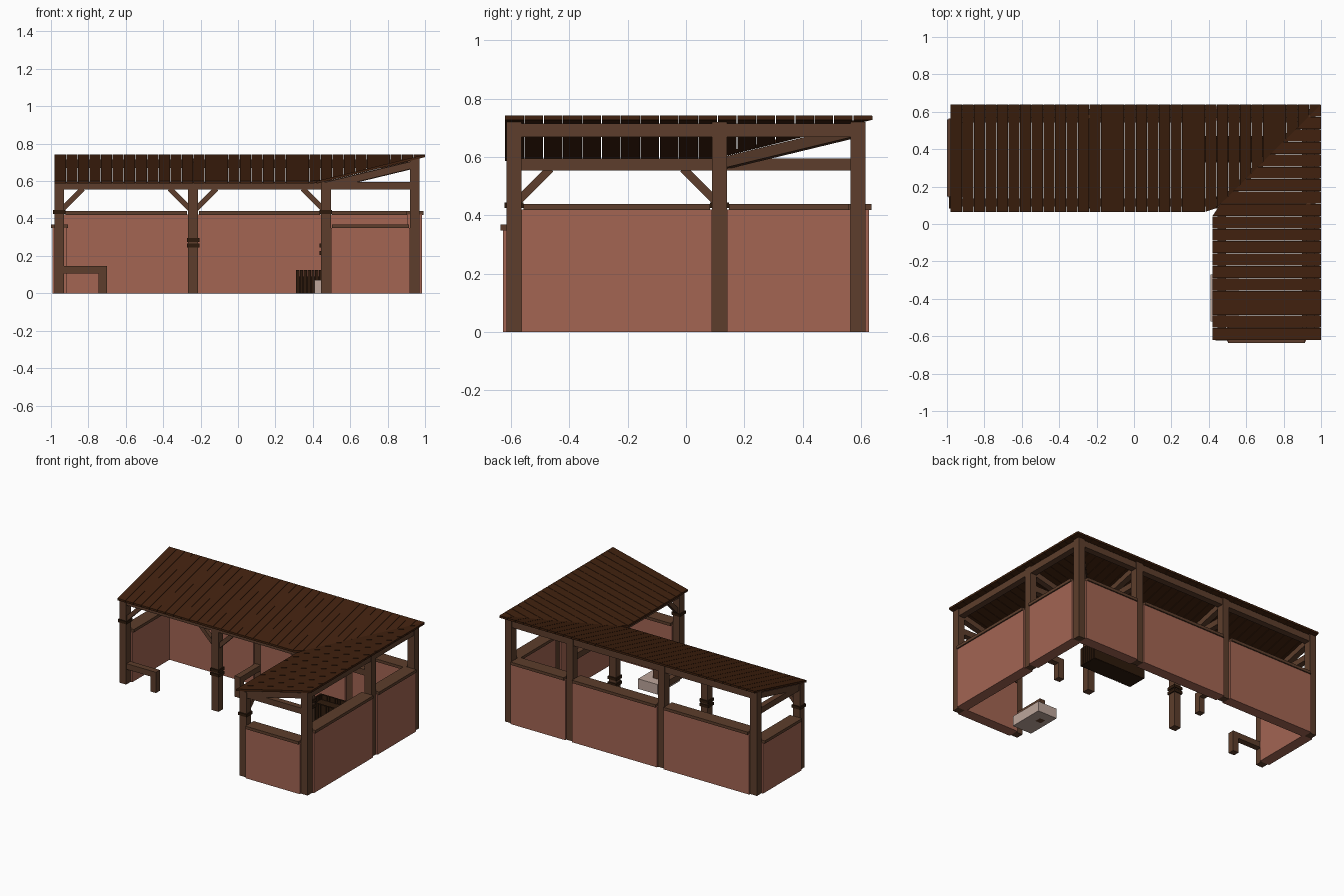
import bpy, bmesh
from mathutils import Vector

cube = bpy.data.objects.get("Cube")
if cube:
    bpy.data.objects.remove(cube, do_unlink=True)


def material(name, rgb):
    m = bpy.data.materials.new(name)
    m.use_nodes = True
    m.diffuse_color = (*rgb, 1)
    m.node_tree.nodes["Principled BSDF"].inputs["Base Color"].default_value = (*rgb, 1)
    return m


WALL = material("terracotta wall", (0.366, 0.13, 0.086))
WOOD = material("brown timber", (0.109, 0.048, 0.025))
ROOF = material("dark roof boards", (0.051, 0.015, 0.0044))
DARK = material("blackened wood", (0.027, 0.0103, 0.0037))
STONE = material("pale stone", (0.51, 0.38, 0.33))


def finish(name, bm, mat):
    bmesh.ops.recalc_face_normals(bm, faces=bm.faces)
    mesh = bpy.data.meshes.new(name)
    bm.to_mesh(mesh)
    bm.free()
    mesh.materials.append(mat)
    ob = bpy.data.objects.new(name, mesh)
    bpy.context.collection.objects.link(ob)
    return ob


def add_hull(bm, bottom, top):
    """Solid between two matching rings of points."""
    a = [bm.verts.new(p) for p in bottom]
    b = [bm.verts.new(p) for p in top]
    n = len(a)
    bm.faces.new(a)
    bm.faces.new(b)
    for i in range(n):
        j = (i + 1) % n
        bm.faces.new((a[i], a[j], b[j], b[i]))


def add_box(bm, x0, x1, y0, y1, z0, z1):
    ring = [(x0, y0), (x1, y0), (x1, y1), (x0, y1)]
    add_hull(bm, [(*p, z0) for p in ring], [(*p, z1) for p in ring])


def box(name, mat, *bounds):
    bm = bmesh.new()
    add_box(bm, *bounds)
    return finish(name, bm, mat)


def beam(name, start, end, w, h, mat=WOOD):
    """Rectangular timber between two points, w across and h in its upright plane."""
    s, e = Vector(start), Vector(end)
    d = (e - s).normalized()
    side = d.cross(Vector((0, 0, 1))).normalized() * w / 2
    up = side.cross(d).normalized() * h / 2
    bm = bmesh.new()
    rings = [[p + side + up, p - side + up, p - side - up, p + side - up] for p in (s, e)]
    add_hull(bm, *rings)
    return finish(name, bm, mat)


# Grid lines of the frame
XS = [-0.955, -0.24, 0.47, 0.945]
YS = [-0.59, 0.115, 0.59]
LEFT_X, MID_X, IN_X, OUT_X = XS
FRONT_Y, IN_Y, BACK_Y = YS
P = 0.026       # half post width
TIE = 0.575     # height of the low tie beams


def post(name, x, y, top):
    box(name, WOOD, x - P, x + P, y - P, y + P, 0, top)


# Tall outer posts and short inner posts
outer = [(x, BACK_Y) for x in XS] + [(OUT_X, FRONT_Y), (OUT_X, IN_Y)]
inner = [(LEFT_X, IN_Y), (MID_X, IN_Y), (IN_X, IN_Y), (IN_X, FRONT_Y)]
for p in outer:
    post("tall_post", *p, 0.72)
for p in inner:
    post("short_post", *p, 0.59)

# Dark bands round the inner posts
bands = [[0.435], [0.255, 0.285], [0.215, 0.255], [0.435]]
for (x, y), heights in zip(inner, bands):
    for z in heights:
        r = P + 0.007
        box("post_band", DARK, x - r, x + r, y - r, y + r, z - 0.01, z + 0.01)


# Wall panels with cap rails, filling the bays between posts
def panel(start, end, height):
    (x0, y0), (x1, y1) = start, end
    d = Vector((x1 - x0, y1 - y0, 0)).normalized()
    a, b = Vector((x0, y0, 0)), Vector((x1, y1, 0))
    mid = Vector((0, 0, height / 2))
    cap = Vector((0, 0, height + 0.009))
    beam("wall_panel", a + d * P + mid, b - d * P + mid, 0.075, height, WALL)
    beam("wall_cap_rail", a + d * 0.032 + cap, b - d * 0.032 + cap, 0.092, 0.02)


for x0, x1 in zip(XS, XS[1:]):
    panel((x0, BACK_Y), (x1, BACK_Y), 0.42)
for y0, y1 in zip(YS, YS[1:]):
    panel((OUT_X, y0), (OUT_X, y1), 0.42)
panel((LEFT_X, IN_Y), (LEFT_X, BACK_Y), 0.35)
panel((IN_X, FRONT_Y), (OUT_X, FRONT_Y), 0.35)

# High plates over the outer posts, low plates over the inner posts
beam("back_plate", (LEFT_X - P, BACK_Y, 0.692), (OUT_X + P, BACK_Y, 0.692), 0.045, 0.045)
beam("side_plate", (OUT_X, FRONT_Y - P, 0.692), (OUT_X, BACK_Y + P, 0.692), 0.045, 0.045)
beam("inner_back_plate", (LEFT_X - P, IN_Y, TIE), (IN_X + P, IN_Y, TIE), 0.045, 0.042)
beam("inner_side_plate", (IN_X, FRONT_Y - P, TIE), (IN_X, IN_Y + P, TIE), 0.045, 0.042)

# Cross ties and sloping rafters on every frame
bents = [((x, IN_Y), (x, BACK_Y)) for x in XS[:3]]
bents += [((IN_X, y), (OUT_X, y)) for y in YS[:2]]
bents_with_hip = bents + [((IN_X, IN_Y), (OUT_X, BACK_Y))]
for low, high in bents:
    beam("cross_tie", (*low, TIE), (*high, TIE), 0.04, 0.042)
for low, high in bents_with_hip:
    beam("rafter", (*low, 0.575), (*high, 0.69), 0.04, 0.038)


# Diagonal knee braces under the low plates
def brace(x, y, dx, dy):
    beam("knee_brace", (x + dx * 0.015, y + dy * 0.015, 0.45),
         (x + dx * 0.125, y + dy * 0.125, 0.56), 0.03, 0.028)


for x, y, dx, dy in [(LEFT_X, IN_Y, 1, 0), (MID_X, IN_Y, -1, 0), (MID_X, IN_Y, 1, 0),
                     (IN_X, IN_Y, -1, 0), (IN_X, IN_Y, 0, -1), (IN_X, FRONT_Y, 0, 1)]:
    brace(x, y, dx, dy)


# Short hitching rails fixed to posts
def hitch(x, y, dx, dy):
    ex, ey = x + dx * 0.232, y + dy * 0.232
    h = 0.022
    box("hitch_post", WOOD, ex - h, ex + h, ey - h, ey + h, 0, 0.145)
    beam("hitch_rail", (x, y, 0.125), (ex, ey, 0.125), 0.043, 0.04)


for args in [(LEFT_X, IN_Y, 1, 0), (MID_X, BACK_Y, 0, -1),
             (OUT_X, IN_Y, -1, 0), (IN_X, FRONT_Y, 0, 1)]:
    hitch(*args)

# Roof boards: two lean-to slopes meeting at a mitred valley
X0, X1, Y0, Y1 = 0.42, 1.0, 0.065, 0.64
Z_LOW, Z_HIGH, THICK, GAP = 0.6, 0.742, 0.014, 0.0025


def roof(name, start, end, count, origin, span, place):
    """Boards run up the slope v (0 to 1) and are laid side by side along u."""
    bm = bmesh.new()
    step = (end - start) / count
    for i in range(count):
        u0, u1 = start + i * step, start + (i + 1) * step - GAP
        v0, v1 = [min(0.998, max(0, (u - origin) / span)) for u in (u0, u1)]
        ring = [(u0, v0), (u1, v1), (u1, 1), (u0, 1)]
        top = [place(u, v) + Vector((0, 0, Z_LOW + (Z_HIGH - Z_LOW) * v)) for u, v in ring]
        add_hull(bm, [p - Vector((0, 0, THICK)) for p in top], top)
    return finish(name, bm, ROOF)


roof("back_roof", -0.98, X1, 32, X0, X1 - X0,
     lambda u, v: Vector((u, Y0 + (Y1 - Y0) * v, 0)))
roof("side_roof", -0.62, Y1, 19, Y0, Y1 - Y0,
     lambda u, v: Vector((X0 + (X1 - X0) * v, u, 0)))

# Slatted feed trough in the corner
TX0, TX1, TY0, TY1 = 0.31, 0.72, 0.33, 0.47
bm = bmesh.new()
add_box(bm, TX0 + 0.01, TX1 - 0.01, TY0 + 0.01, TY1 - 0.01, 0, 0.09)
for i in range(20):
    x = TX0 + (TX1 - TX0) * i / 20
    for y in (TY0, TY1 - 0.012):
        add_box(bm, x, x + 0.018, y, y + 0.012, 0, 0.125)
for i in range(6):
    y = TY0 + 0.012 + 0.0195 * i
    for x in (TX0, TX1 - 0.012):
        add_box(bm, x, x + 0.012, y, y + 0.0175, 0, 0.125)
finish("slatted_trough", bm, DARK)

# Pale block beside the wing
box("stone_block", STONE, 0.41, 0.56, -0.52, -0.27, 0, 0.07)
